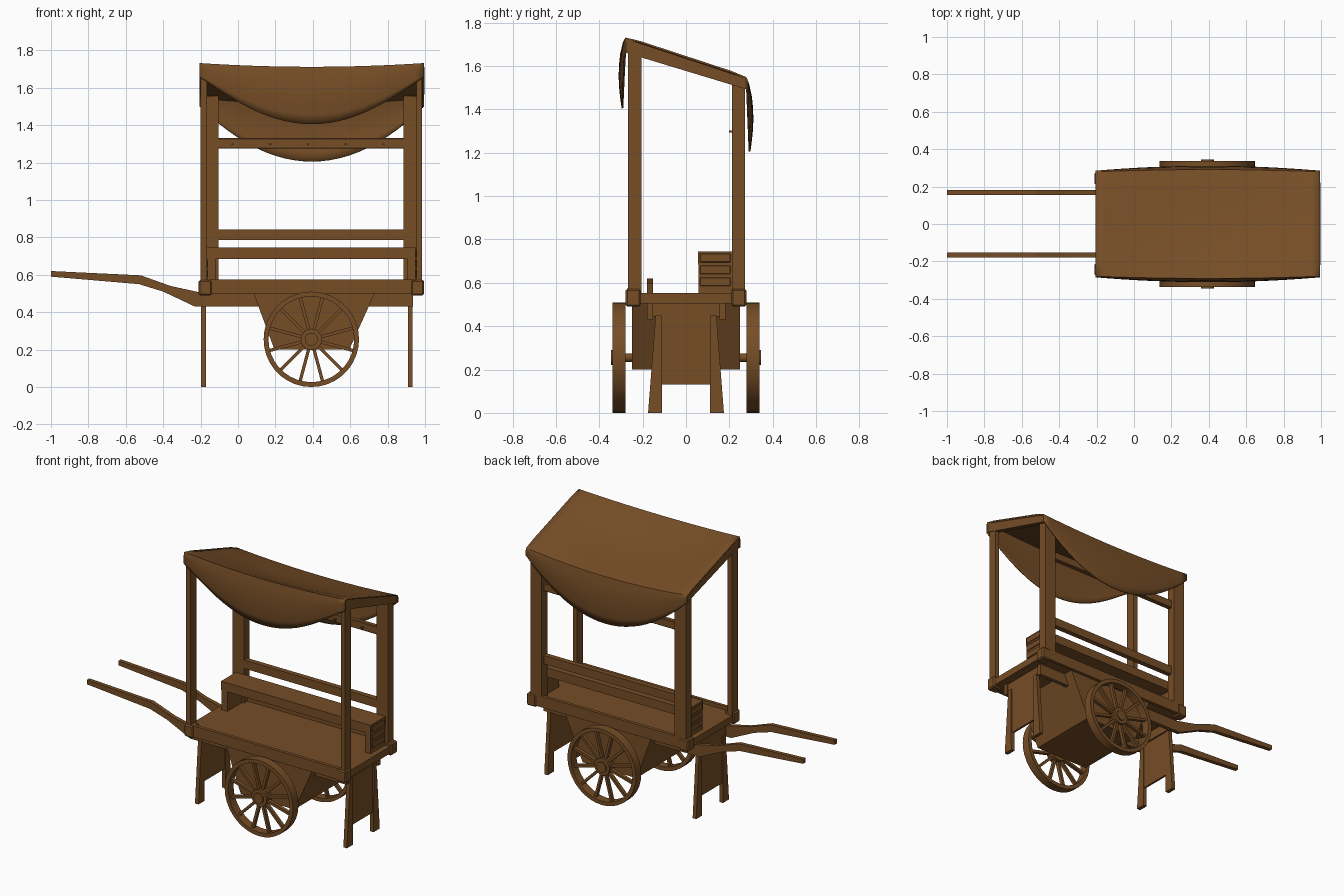
import bpy, bmesh, math
from mathutils import Matrix, Vector

if "Cube" in bpy.data.objects:
    bpy.data.objects.remove(bpy.data.objects["Cube"])

wood = bpy.data.materials.new("brown wood")
wood.diffuse_color = (0.18, 0.075, 0.0195, 1)
wood.use_nodes = True
wood.node_tree.nodes["Principled BSDF"].inputs["Base Color"].default_value = wood.diffuse_color


def finish(name, bm, smooth=False):
    bmesh.ops.recalc_face_normals(bm, faces=bm.faces)
    me = bpy.data.meshes.new(name)
    bm.to_mesh(me)
    bm.free()
    me.materials.append(wood)
    ob = bpy.data.objects.new(name, me)
    bpy.context.collection.objects.link(ob)
    if smooth:
        bpy.context.view_layer.objects.active = ob
        ob.select_set(True)
        bpy.ops.object.shade_smooth_by_angle(angle=math.radians(40))
        ob.select_set(False)
    return ob


def box(name, x0, x1, y0, y1, z0, z1, bevel=0.0):
    bm = bmesh.new()
    m = Matrix.Translation(((x0 + x1) / 2, (y0 + y1) / 2, (z0 + z1) / 2)) @ Matrix.Diagonal((x1 - x0, y1 - y0, z1 - z0, 1))
    bmesh.ops.create_cube(bm, size=1, matrix=m)
    if bevel:
        bmesh.ops.bevel(bm, geom=bm.edges[:], offset=bevel, segments=1, affect='EDGES')
    return finish(name, bm)


def prism(name, pts, a, b, axis):
    """Extrude a profile: axis 'y' takes (x, z) points, axis 'x' takes (y, z) points."""
    bm = bmesh.new()
    put = (lambda p, d: (p[0], d, p[1])) if axis == 'y' else (lambda p, d: (d, p[0], p[1]))
    f = bm.faces.new([bm.verts.new(put(p, a)) for p in pts])
    r = bmesh.ops.extrude_face_region(bm, geom=[f])
    vs = [v for v in r['geom'] if isinstance(v, bmesh.types.BMVert)]
    bmesh.ops.translate(bm, verts=vs, vec=(0, b - a, 0) if axis == 'y' else (b - a, 0, 0))
    return finish(name, bm)


# bed with edge rails and corner blocks
box("bed", -0.2, 0.985, -0.265, 0.265, 0.505, 0.552)
for s, n in ((-1, "front"), (1, "back")):
    ys = sorted((s * 0.25, s * 0.272))
    box(n + "_bed_rail", -0.155, 0.95, ys[0], ys[1], 0.5, 0.575)
    ys = sorted((s * 0.21, s * 0.278))
    for x0, x1 in ((-0.21, -0.14), (0.925, 0.995)):
        box(n + "_corner_block", x0, x1, ys[0], ys[1], 0.49, 0.572, 0.008)

# shafts that run on as beams under the bed
shaft = [(0.935, 0.505), (-0.2, 0.505), (-0.36, 0.54), (-0.52, 0.597), (-1, 0.62),
         (-1, 0.59), (-0.53, 0.55), (-0.4, 0.51), (-0.23, 0.43), (0.935, 0.43)]
for y in (-0.18, 0.155):
    prism("shaft", shaft, y, y + 0.027, 'y')
for x in (-0.19, 0.9):
    box("cross_beam", x, x + 0.025, -0.16, 0.16, 0.445, 0.505)

# end trestles: splayed legs with a board between
for x, o in ((-0.198, 0.008), (0.908, 0.004)):
    for s in (-1, 1):
        prism("leg", [(s * 0.14, 0.45), (s * 0.175, 0), (s * 0.11, 0), (s * 0.112, 0.45)], x, x + 0.026, 'x')
    prism("leg_board", [(-0.13, 0.45), (-0.15, 0.13), (0.15, 0.13), (0.13, 0.45)], x + o, x + o + 0.014, 'x')

# storage hopper under the bed
prism("hopper", [(0.08, 0.51), (0.735, 0.51), (0.595, 0.2), (0.195, 0.2)], -0.25, 0.25, 'y')

# wheels: rim, spokes, hub
CX, CZ = 0.392, 0.255
for s in (-1, 1):
    bm = bmesh.new()
    prof = [(0.229, 0.28), (0.255, 0.28), (0.255, 0.338), (0.229, 0.338)]
    n = 36
    rings = [[bm.verts.new((CX + r * math.cos(i * math.tau / n), s * y, CZ + r * math.sin(i * math.tau / n)))
              for r, y in prof] for i in range(n)]
    for i in range(n):
        a, b = rings[i], rings[(i + 1) % n]
        for k in range(4):
            bm.faces.new((a[k], a[(k + 1) % 4], b[(k + 1) % 4], b[k]))
    finish("wheel_rim", bm, True)
    bm = bmesh.new()
    for i in range(12):
        m = (Matrix.Translation((CX, s * 0.31, CZ)) @ Matrix.Rotation(math.radians(15 + 30 * i), 4, 'Y')
             @ Matrix.Translation((0.138, 0, 0)) @ Matrix.Diagonal((0.196, 0.024, 0.017, 1)))
        bmesh.ops.create_cube(bm, size=1, matrix=m)
    finish("wheel_spokes", bm)
    bm = bmesh.new()
    for r, y, d in ((0.057, 0.308, 0.055), (0.035, 0.325, 0.04)):
        bmesh.ops.create_cone(bm, cap_ends=True, segments=16, radius1=r, radius2=r, depth=d,
                              matrix=Matrix.Translation((CX, s * y, CZ)) @ Matrix.Rotation(math.pi / 2, 4, 'X'))
    finish("wheel_hub", bm, True)
bm = bmesh.new()
bmesh.ops.create_cone(bm, cap_ends=True, segments=12, radius1=0.02, radius2=0.02, depth=0.62,
                      matrix=Matrix.Translation((CX, 0, CZ)) @ Matrix.Rotation(math.pi / 2, 4, 'X'))
finish("axle", bm, True)

# canopy posts, tops cut to the roof slope
def roof_z(y):
    return 1.645 - 0.33 * y

for name, y0, y1, xs in (("front_post", -0.268, -0.205, ((-0.2, -0.167), (0.955, 0.985))),
                         ("back_post", 0.212, 0.272, ((-0.19, -0.105), (0.885, 0.97)))):
    for x0, x1 in xs:
        prism(name, [(y0, 0.55), (y1, 0.55), (y1, roof_z(y1) - 0.02), (y0, roof_z(y0) - 0.02)], x0, x1, 'x')
for x in (-0.2, 0.955):
    prism("roof_side_beam", [(-0.28, roof_z(-0.28) - 0.01), (0.28, roof_z(0.28) - 0.01),
                             (0.28, roof_z(0.28) - 0.06), (-0.28, roof_z(-0.28) - 0.075)], x, x + 0.034, 'x')

# back rails and pegs
box("back_rest_rail", -0.165, 0.945, 0.215, 0.25, 0.785, 0.842)
box("peg_rail", -0.165, 0.95, 0.218, 0.25, 1.275, 1.33, 0.004)
for i in range(5):
    x = -0.03 + 0.202 * i
    box("peg", x - 0.006, x + 0.006, 0.198, 0.22, 1.293, 1.303)

# raised shelf on end blocks with battens
box("shelf", -0.165, 0.95, 0.055, 0.215, 0.685, 0.745)
for x0, x1 in ((-0.163, -0.12), (0.905, 0.948)):
    box("shelf_end", x0, x1, 0.057, 0.213, 0.55, 0.69)
for x in (-0.172, 0.948):
    for z in (0.605, 0.66, 0.715):
        box("shelf_batten", x, x + 0.008, 0.065, 0.205, z - 0.02, z + 0.02, 0.003)

# sagging cloth canopy with scalloped front and back drapes
bm = bmesh.new()
NX, rows = 24, []
for i in range(NX + 1):
    u = -1 + 2 * i / NX
    x, k = 0.395 + 0.6 * u, 1 - u * u
    edge = 0.285 + 0.012 * k
    zf, zb = 1.738 - 0.02 * k, 1.555 - 0.03 * k
    df, db = zf - (1.655 - 0.25 * k ** 1.15), zb - (1.50 - 0.295 * k)
    col = []
    for j in range(6):
        t = 1 - j / 6
        col.append((x, -edge - 0.014 * k * math.sin(math.pi * t), zf - 0.014 - (df - 0.014) * t))
    for j in range(9):
        t = j / 8
        end = 0.006 if j in (0, 8) else 0
        col.append((x, (-1 + 2 * t) * (edge - 0.006), zf + (zb - zf) * t - 0.03 * k * math.sin(math.pi * t) - end))
    for j in range(1, 7):
        t = j / 6
        col.append((x, edge + 0.014 * k * math.sin(math.pi * t), zb - 0.014 - (db - 0.014) * t))
    rows.append([bm.verts.new(c) for c in col])
for a, b in zip(rows, rows[1:]):
    for j in range(len(a) - 1):
        bm.faces.new((a[j], b[j], b[j + 1], a[j + 1]))
cloth = finish("canopy", bm, True)
# keep normals pointing outward, then thicken inward
up = sum(p.normal.z for p in cloth.data.polygons)
if up < 0:
    cloth.data.flip_normals()
mod = cloth.modifiers.new("thickness", 'SOLIDIFY')
mod.thickness = 0.008
mod.offset = -1
